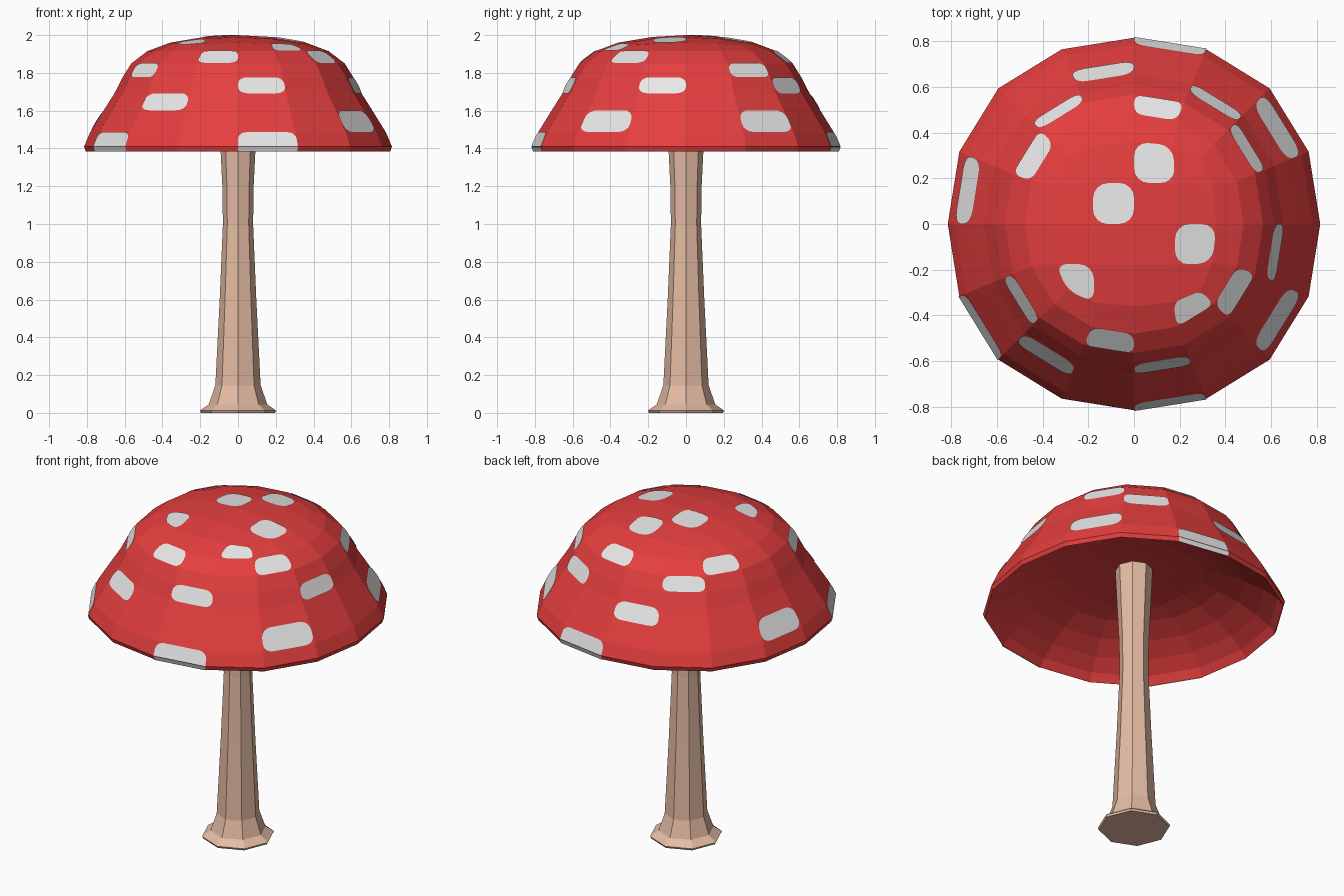
import bpy, bmesh, math
from mathutils import Vector

if "Cube" in bpy.data.objects:
    bpy.data.objects.remove(bpy.data.objects["Cube"], do_unlink=True)


def material(name, rgb):
    mat = bpy.data.materials.new(name)
    mat.use_nodes = True
    mat.diffuse_color = (*rgb, 1)
    mat.node_tree.nodes["Principled BSDF"].inputs["Base Color"].default_value = (*rgb, 1)
    return mat


def finish(bm, name, mat):
    mesh = bpy.data.meshes.new(name)
    bm.to_mesh(mesh)
    bm.free()
    mesh.materials.append(mat)
    obj = bpy.data.objects.new(name, mesh)
    bpy.context.collection.objects.link(obj)


def ring(radius, z, sides, bulge=0.0):
    # A bulge pushes the diagonals out, for a slightly squarish outline
    points = []
    for k in range(sides):
        t = math.tau * k / sides
        r = radius * (1 + bulge * math.sin(2 * t) ** 2)
        points.append(Vector((r * math.cos(t), r * math.sin(t), z)))
    return points


red = material("cap red", (0.78, 0.048, 0.048))
pale = material("spot pale grey", (0.8, 0.8, 0.8))
tan = material("stem tan", (0.78, 0.5, 0.37))

SIDES = 16
SPAN = range(-2, 2)


def dome(peak, curve, profile):
    """A rounded four by four grid on top, then rings down to the lip."""
    grid, edge = {}, {}
    for i in range(-2, 3):
        for j in range(-2, 3):
            step = 0.18 * (1 - 0.012 * i * i * j * j)
            x, y = i * step, j * step
            grid[i, j] = Vector((x, y, peak - curve * (x * x + y * y)))
            if max(abs(i), abs(j)) == 2:
                edge[round(math.atan2(j, i) * SIDES / math.tau) % SIDES] = grid[i, j]
    rings = [[edge[k] for k in range(SIDES)]]
    rings += [ring(r, z, SIDES, 0.03) for r, z in profile]
    return grid, rings


def grid_cell(grid, i, j):
    return [grid[i, j], grid[i + 1, j], grid[i + 1, j + 1], grid[i, j + 1]]


def band_cell(rings, band, k):
    up, low, n = rings[band], rings[band + 1], (k + 1) % SIDES
    return [up[k], low[k], low[n], up[n]]


LIP = (0.806, 1.385)
OUTER = [(0.48, 1.915), (0.565, 1.85), (0.612, 1.775), (0.655, 1.69),
         (0.712, 1.60), (0.783, 1.485), (0.815, 1.41), LIP]
UNDER = [(0.48, 1.60), (0.6, 1.55), (0.7, 1.49), (0.775, 1.43), LIP]
crown, rings = dome(2.0, 0.31, OUTER)
hollow = dome(1.655, 0.2, UNDER)

# Cap: outer dome and a shallower hollow underneath, joined at the lip
bm = bmesh.new()
for (grid, loops), flip in (((crown, rings), False), (hollow, True)):
    cells = [grid_cell(grid, i, j) for i in SPAN for j in SPAN]
    cells += [band_cell(loops, b, k) for b in range(len(loops) - 1) for k in range(SIDES)]
    for cell in cells:
        bm.faces.new([bm.verts.new(p) for p in (cell[::-1] if flip else cell)])
bmesh.ops.remove_doubles(bm, verts=bm.verts[:], dist=0.0005)
finish(bm, "cap", red)

# Spots: thin rounded plates, each covering one cell of the cap
bm = bmesh.new()


def plate(cell, ru, rv, square_corners=()):
    # u runs around the cap, v runs downwards
    a, b, c, d = cell
    lift = (c - a).cross(d - b).normalized() * 0.004
    points = []
    for n, (u, v) in enumerate([(0, 0), (0, 1), (1, 1), (1, 0)]):
        if n in square_corners:
            points.append((u, v))
            continue
        for s in range(5):
            t = math.pi / 2 * (3 - n - s / 4)
            points.append((abs(u - ru) + ru * math.cos(t), abs(v - rv) + rv * math.sin(t)))
    bm.faces.new([bm.verts.new(a.lerp(b, v).lerp(d.lerp(c, v), u) + lift)
                  for u, v in points])


BAND_SPOTS = {0: [13], 1: [3, 6, 11, 14], 2: [1, 5, 9], 3: [2, 12, 15],
              4: [4, 10], 5: [1, 7, 14]}
RIM_SPOTS = [3, 9, 12]
for i, j in [(-1, 0), (0, 1), (1, -1), (-2, -2)]:
    plate(grid_cell(crown, i, j), 0.36, 0.36)
for band, segments in BAND_SPOTS.items():
    for k in segments:
        plate(band_cell(rings, band, k), 0.2, 0.38)
for k in RIM_SPOTS:
    plate(band_cell(rings, 6, k), 0.15, 0.45, (1, 2))
    plate(band_cell(rings, 7, k), 0, 0, (0, 1, 2, 3))
finish(bm, "cap_spots", pale)

# Stem: eight-sided, flared at the foot, its top buried in the cap
STEM = [(0.196, 0), (0.202, 0.012), (0.155, 0.045), (0.12, 0.145), (0.097, 0.6),
        (0.08, 1.0), (0.083, 1.2), (0.092, 1.385), (0.106, 1.7)]
bm = bmesh.new()
loops = [[bm.verts.new(p) for p in ring(r, z, 8)] for r, z in STEM]
for low, up in zip(loops, loops[1:]):
    for k in range(8):
        n = (k + 1) % 8
        bm.faces.new([low[k], low[n], up[n], up[k]])
bm.faces.new(loops[0][::-1])
bm.faces.new(loops[-1])
finish(bm, "stem", tan)
